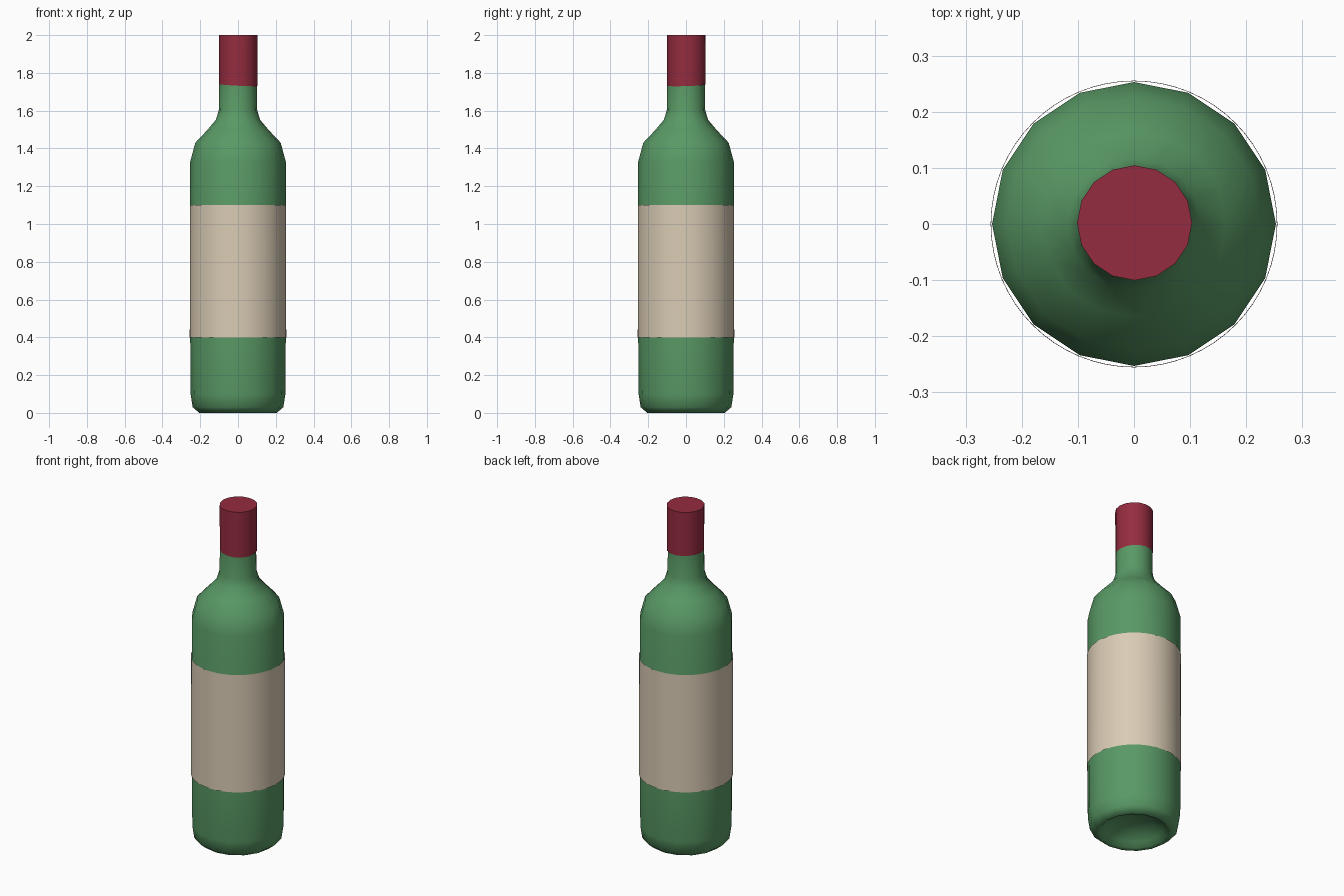
import bpy, bmesh, math

if "Cube" in bpy.data.objects:
    bpy.data.objects.remove(bpy.data.objects["Cube"])


def material(name, rgb):
    m = bpy.data.materials.new(name)
    m.diffuse_color = (*rgb, 1)
    m.use_nodes = True
    m.node_tree.nodes["Principled BSDF"].inputs["Base Color"].default_value = m.diffuse_color
    return m


def lathe(name, profile, sides, mat, angle):
    """Revolve (radius, z) points around z; a radius of 0 closes to a point."""
    bm = bmesh.new()
    rings = []
    for r, z in profile:
        if r == 0:
            rings.append([bm.verts.new((0, 0, z))] * sides)
        else:
            rings.append([bm.verts.new((r * math.cos(2 * math.pi * i / sides),
                                        r * math.sin(2 * math.pi * i / sides), z))
                          for i in range(sides)])
    for lo, hi in zip(rings, rings[1:]):
        for i in range(sides):
            j = (i + 1) % sides
            corners = list(dict.fromkeys((lo[i], lo[j], hi[j], hi[i])))
            bm.faces.new(corners)
    mesh = bpy.data.meshes.new(name)
    bm.to_mesh(mesh)
    bm.free()
    ob = bpy.data.objects.new(name, mesh)
    bpy.context.collection.objects.link(ob)
    mesh.materials.append(mat)
    bpy.ops.object.select_all(action='DESELECT')
    ob.select_set(True)
    bpy.context.view_layer.objects.active = ob
    bpy.ops.object.shade_smooth_by_angle(angle=math.radians(angle))
    return ob


green = material("green_glass", (0.10, 0.32, 0.13))
cream = material("label_paper", (0.70, 0.60, 0.46))
red = material("foil_red", (0.30, 0.025, 0.05))

# Glass bottle with a hollow in the base, rounded foot, shoulder and neck
lathe("bottle", [
    (0, 0.08), (0.10, 0.065), (0.16, 0.03), (0.185, 0.005), (0.205, 0.0),
    (0.24, 0.03), (0.251, 0.10), (0.253, 0.40), (0.253, 1.33),
    (0.226, 1.43), (0.165, 1.495), (0.118, 1.55), (0.102, 1.60), (0.099, 1.76),
], 16, green, 60)

# Paper label: thin, open sleeve with a rounder outline than the glass
lathe("label", [(0.2555, 0.40), (0.2545, 1.10)], 64, cream, 40)

# Foil capsule, its lower edge slightly slanted
foil = lathe("foil_cap", [(0.102, 1.735), (0.1025, 2.0), (0, 2.0)], 16, red, 40)
for v in foil.data.vertices:
    if v.co.z < 1.8:
        v.co.z += -0.05 * v.co.x + 0.03 * v.co.y
foil.location = (0.001, 0.002, 0)
